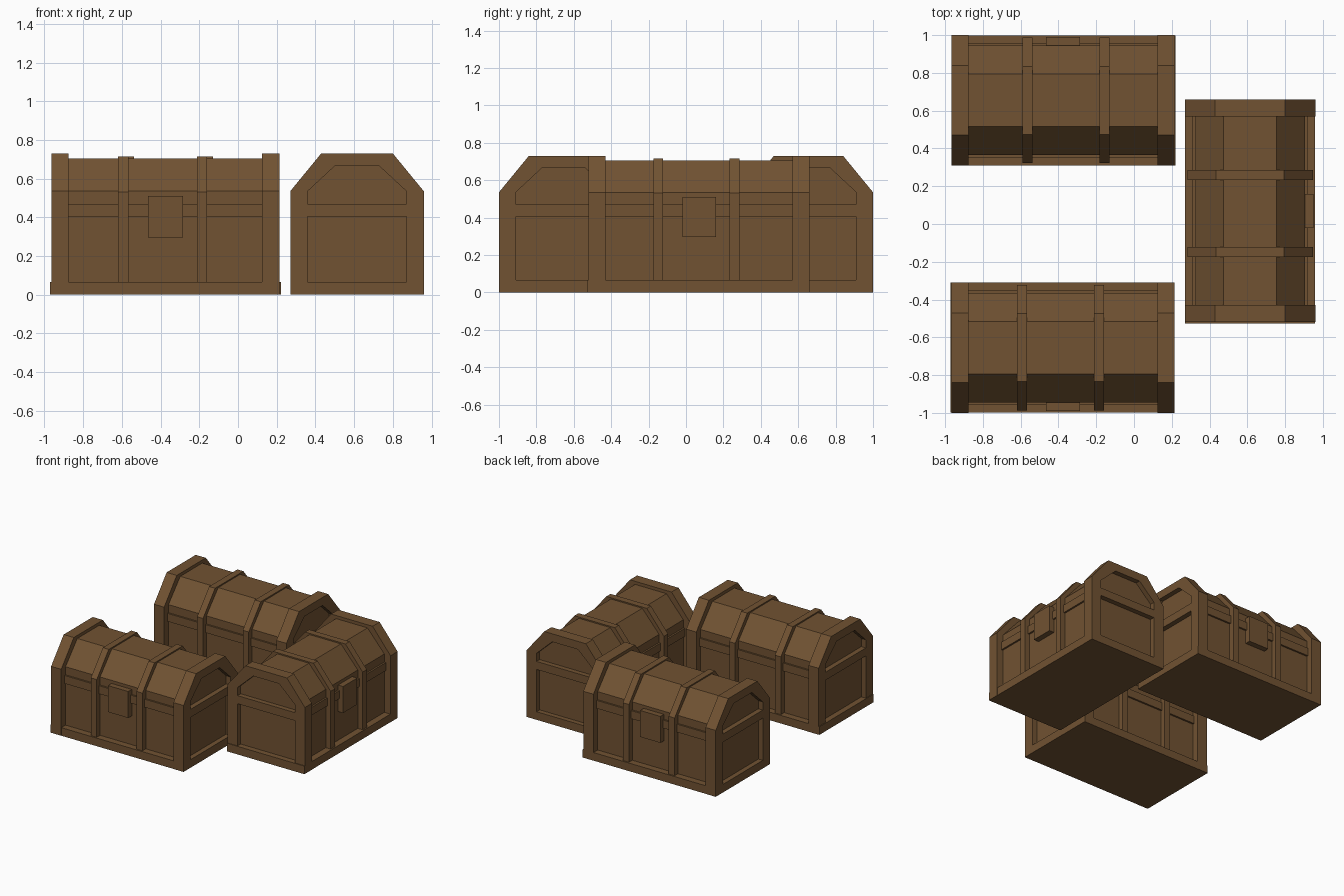
import bpy, math
from mathutils import Matrix

if "Cube" in bpy.data.objects:
    bpy.data.objects.remove(bpy.data.objects["Cube"])

wood = bpy.data.materials.new("brown_wood")
wood.diffuse_color = (0.165, 0.085, 0.032, 1)
wood.use_nodes = True
wood.node_tree.nodes["Principled BSDF"].inputs["Base Color"].default_value = wood.diffuse_color


def make(name, verts, faces, place):
    mesh = bpy.data.meshes.new(name)
    mesh.from_pydata(verts, [], faces)
    mesh.materials.append(wood)
    obj = bpy.data.objects.new(name, mesh)
    obj.matrix_world = place
    bpy.context.collection.objects.link(obj)


def vault(half, shoulder_z, ridge, top_z, bottom_z):
    """Symmetric chest cross-section as (y, z), counter-clockwise."""
    right = [(half, bottom_z), (half, shoulder_z), (ridge, top_z)]
    return right + [(-y, z) for y, z in reversed(right)]


def prism(name, profile, x0, x1, place):
    n = len(profile)
    verts = [(x, y, z) for x in (x0, x1) for y, z in profile]
    faces = [tuple(reversed(range(n))), tuple(range(n, 2 * n))]
    faces += [(i, (i + 1) % n, n + (i + 1) % n, n + i) for i in range(n)]
    make(name, verts, faces, place)


def box(name, x0, x1, y0, y1, z0, z1, place):
    prism(name, [(y0, z0), (y1, z0), (y1, z1), (y0, z1)], x0, x1, place)


def ring(name, outer, inner, x0, x1, place):
    n = len(outer)
    verts = [(x, y, z) for x in (x0, x1) for p in (outer, inner) for y, z in p]
    faces = []
    for i in range(n):
        j = (i + 1) % n
        faces += [(i, j, 2 * n + j, 2 * n + i),                      # outside
                  (n + j, n + i, 3 * n + i, 3 * n + j),              # inside
                  (j, i, n + i, n + j),                              # low x
                  (2 * n + i, 2 * n + j, 3 * n + j, 3 * n + i)]      # high x
    make(name, verts, faces, place)


def chest(label, x, y, degrees):
    m = Matrix.Translation((x, y, 0)) @ Matrix.Rotation(math.radians(degrees), 4, 'Z')
    # body with faceted lid
    prism(label + "_body", vault(0.29, 0.535, 0.14, 0.705, 0.02), -0.55, 0.55, m)
    # base plinth, slightly long at one end
    box(label + "_base", -0.596, 0.588, -0.344, 0.344, 0.0, 0.065, m)
    # rim where the lid meets the body
    box(label + "_rim", -0.52, 0.52, -0.304, 0.304, 0.405, 0.47, m)
    # end frames with crossbars
    for side, x0, x1 in (("left", -0.59, -0.5), ("right", 0.5, 0.59)):
        ring(f"{label}_{side}_frame", vault(0.345, 0.535, 0.185, 0.73, 0.0),
             vault(0.255, 0.535, 0.115, 0.665, 0.065), x0, x1, m)
        box(f"{label}_{side}_crossbar", x0, x1, -0.256, 0.256, 0.405, 0.47, m)
    # two straps over the lid
    for side, x0 in (("left", -0.245), ("right", 0.162)):
        prism(f"{label}_{side}_strap", vault(0.333, 0.53, 0.18, 0.715, 0.06),
              x0, x0 + 0.053, m)
    # lock plate
    box(label + "_lock", -0.09, 0.09, -0.335, -0.28, 0.297, 0.51, m)


chest("front_chest", -0.375, -0.655, 0)
chest("back_chest", -0.375, 0.655, 180)
chest("side_chest", 0.615, 0.07, 90)
